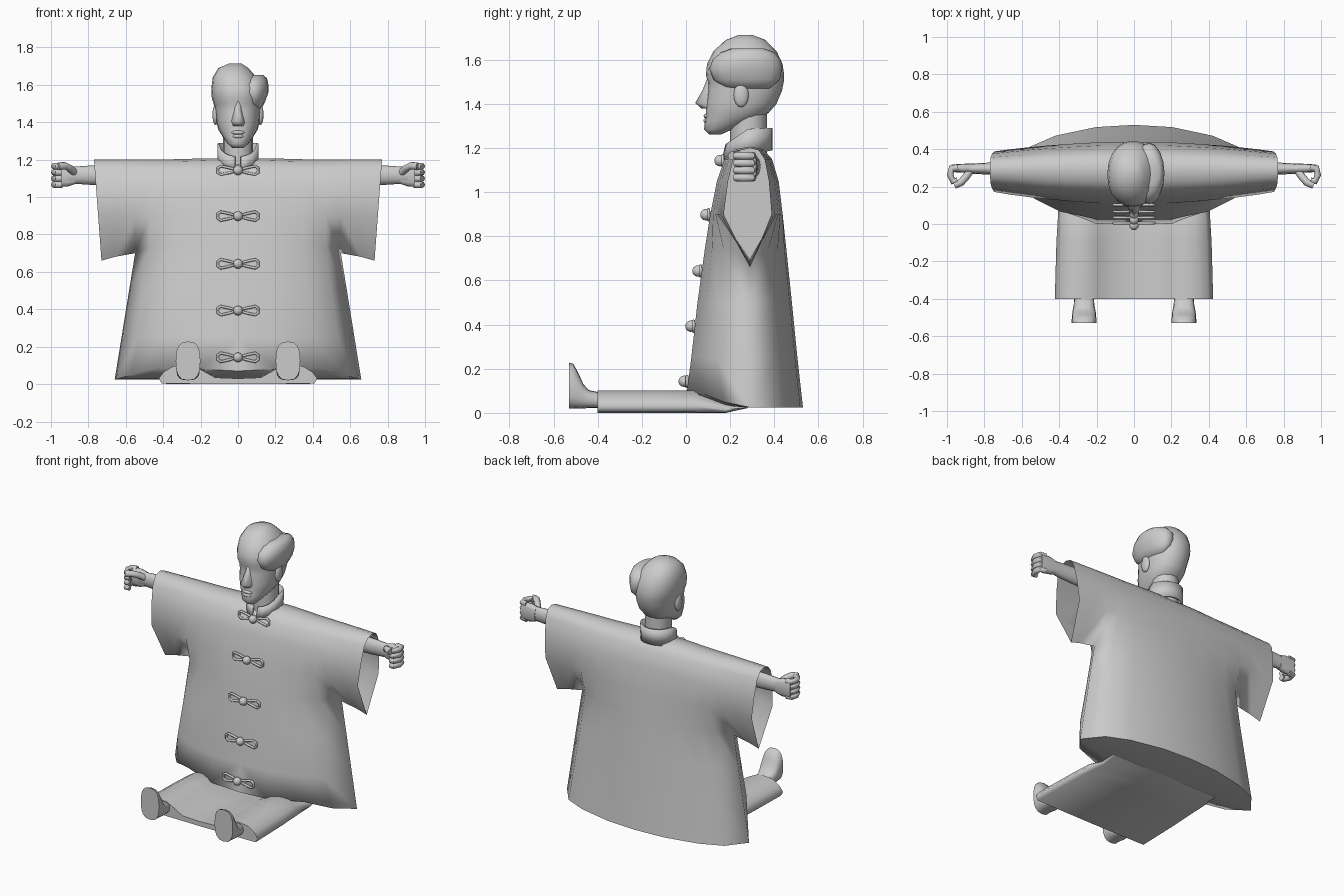
import bpy, bmesh, math
from mathutils import Vector

if "Cube" in bpy.data.objects:
    bpy.data.objects.remove(bpy.data.objects["Cube"])


def finish(bm, name, mirror=False, angle=50):
    bmesh.ops.remove_doubles(bm, verts=bm.verts, dist=0.0005)
    bmesh.ops.recalc_face_normals(bm, faces=bm.faces)
    me = bpy.data.meshes.new(name)
    bm.to_mesh(me)
    bm.free()
    ob = bpy.data.objects.new(name, me)
    bpy.context.collection.objects.link(ob)
    if mirror:
        ob.modifiers.new("mirror", "MIRROR").use_clip = True
    bpy.ops.object.select_all(action="DESELECT")
    ob.select_set(True)
    bpy.context.view_layer.objects.active = ob
    bpy.ops.object.shade_smooth_by_angle(angle=math.radians(angle))
    return ob


def loft(name, rings, caps=(True, True), closed=True, **kw):
    bm = bmesh.new()
    vs = [[bm.verts.new(p) for p in r] for r in rings]
    n = len(rings[0])
    for a, b in zip(vs, vs[1:]):
        for k in range(n if closed else n - 1):
            m = (k + 1) % n
            bm.faces.new((a[k], a[m], b[m], b[k]))
    for cap, ring in zip(caps, (vs[0], vs[-1])):
        if cap:
            bm.faces.new(ring)
    return finish(bm, name, **kw)


def oval(cu, cv, ru, rv, n=16, p=1.0):
    out = []
    for k in range(n):
        t = 2 * math.pi * k / n
        c, s = math.cos(t), math.sin(t)
        out.append((cu + ru * math.copysign(abs(c) ** p, c), cv + rv * math.copysign(abs(s) ** p, s)))
    return out


def ball(name, loc, size, seg=14, mirror=False):
    bm = bmesh.new()
    bmesh.ops.create_uvsphere(bm, u_segments=seg, v_segments=seg // 2 + 1, radius=1)
    for v in bm.verts:
        v.co = Vector([l + c * s for l, c, s in zip(loc, v.co, size)])
    return finish(bm, name, mirror)


def tube(name, pts, r, cyclic=False, mirror=False):
    cu = bpy.data.curves.new(name, "CURVE")
    cu.dimensions = "3D"
    cu.bevel_depth, cu.bevel_resolution, cu.use_fill_caps = r, 2, True
    sp = cu.splines.new("POLY")
    sp.points.add(len(pts) - 1)
    for p, co in zip(sp.points, pts):
        p.co = (*co, 1)
    sp.use_cyclic_u = cyclic
    tmp = bpy.data.objects.new(name + "_path", cu)
    bpy.context.collection.objects.link(tmp)
    bm = bmesh.new()
    bm.from_mesh(tmp.to_mesh())
    bpy.data.objects.remove(tmp)
    return finish(bm, name, mirror, 60)


# Coat: T-shaped front and back sheets, half modelled and mirrored
ROWS_Z = [1.207, 1.195, 1.15, 1.05, 0.90, 0.74, 0.50, 0.25, 0.025]
ARM = 5  # row at the sleeve's lower edge
COLS = [0, 0.17, 0.35, 0.47, 0.55, 0.66, 0.77]
DEPTH = {-1: [0, 0.065, 0.115, 0.15, 0.18, 0.205, 0.238, 0.266, 0.288],
         1: [0, 0.06, 0.10, 0.13, 0.148, 0.165, 0.19, 0.215, 0.24]}
MID_Y = 0.29
SLEEVE = [1, 1, 0.93, 0.87, 0.82, 0.74, 0.66]
BODY = {-1: [1, 1, 0.84, 0.58, 0, 0, 0], 1: [1, 0.95, 0.76, 0.5, 0, 0, 0]}
FRONT_HEM = [1, 1, 0.72, 0.42, 0]
HEM_Z = [0.07, 0.08, 0.085, 0.05, 0.025]
CUFF_Z = {4: 0.70, 5: 0.68, 6: 0.66}


def coat_point(i, j, side):
    z, x = ROWS_Z[j], COLS[i]
    f = SLEEVE[i] if j < ARM else BODY[side][i]
    if j <= ARM:
        if j == ARM:
            z = CUFF_Z.get(i, z)
        z -= 0.005 if j < 2 and i > 1 else 0
        if i == 6:
            x -= 0.04 * (1.2 - z) / 0.54
    else:
        x *= (0.55 + (0.70 - z) / 0.68 * 0.11) / 0.55
        if side < 0 and j == 8:
            z, f = HEM_Z[i], FRONT_HEM[i]
    return Vector((x, MID_Y + side * DEPTH[side][j] * f, z))


bm = bmesh.new()


def quad(*pts):
    bm.faces.new([bm.verts.new(p) for p in pts])


for side in (-1, 1):
    for j in range(8):
        for i in range(6 if j < ARM else 4):
            quad(*[coat_point(a, b, side) for a, b in ((i, j), (i + 1, j), (i + 1, j + 1), (i, j + 1))])
# underside of the coat
for i in range(4):
    a, b = coat_point(i, 8, -1), coat_point(i + 1, 8, -1)
    d, c = coat_point(i, 8, 1), coat_point(i + 1, 8, 1)
    m, n = [Vector((p.x, MID_Y - 0.09 * FRONT_HEM[k], 0.028)) for p, k in ((a, i), (b, i + 1))]
    n.z = 0.025 if i == 3 else n.z
    quad(a, b, n, m)
    quad(m, n, c, d)
finish(bm, "coat", mirror=True, angle=75)

# Lining wall closing each armhole
bm = bmesh.new()
for j in range(ARM):
    quad(coat_point(4, j, -1), coat_point(4, j, 1), coat_point(4, j + 1, 1), coat_point(4, j + 1, -1))
finish(bm, "armhole_lining", mirror=True)

# Standing collar with a front opening, and the neck
rings = []
for part in range(2):
    r = []
    for k in range(19):
        t = math.radians(-90 + 8 + 344 * k / 18)
        back = (math.sin(t) + 1) / 2
        z = 1.15 + 0.04 * back if part == 0 else 1.215 + 0.075 * min(1, back * 2)
        r.append((0.1 * math.cos(t), 0.285 + 0.098 * math.sin(t) - (0.015 * (1 - back) if part == 0 else 0), z))
    rings.append(r)
collar = loft("collar", rings, (False, False), closed=False)
thick = collar.modifiers.new("thick", "SOLIDIFY")
thick.thickness, thick.offset = 0.01, 1
loft("neck", [[(x, y, z) for x, y in oval(0, 0.283, 0.08, 0.083)] for z in (1.15, 1.25, 1.38)])

# Head: stacked ovals (z, front, back, half width, sideways shift)
HEAD = [(1.262, 0.105, 0.16, 0.03, 0), (1.285, 0.082, 0.21, 0.055, 0), (1.32, 0.085, 0.31, 0.08, 0),
        (1.36, 0.09, 0.375, 0.105, 0), (1.40, 0.09, 0.41, 0.116, 0), (1.46, 0.098, 0.435, 0.122, 0),
        (1.50, 0.10, 0.443, 0.128, -0.003), (1.53, 0.09, 0.445, 0.134, -0.006),
        (1.58, 0.095, 0.438, 0.136, -0.007), (1.64, 0.125, 0.41, 0.117, -0.018),
        (1.69, 0.18, 0.36, 0.08, -0.025), (1.713, 0.24, 0.30, 0.035, -0.015)]
loft("head", [[(x, y, z) for x, y in oval(s, (f + b) / 2, w, (b - f) / 2, 20, 0.92)]
              for z, f, b, w, s in HEAD], angle=60)

# Nose, lips, ears
loft("nose", [[(-w, 0.125, z), (-w * 0.6, y + 0.018, z), (0, y, z + dz), (w * 0.6, y + 0.018, z), (w, 0.125, z)]
              for z, y, w, dz in ((1.52, 0.098, 0.02, 0), (1.46, 0.074, 0.028, 0),
                                  (1.405, 0.042, 0.042, 0), (1.38, 0.068, 0.04, 0))], angle=75)
ball("upper_lip", (0, 0.094, 1.345), (0.036, 0.014, 0.011))
ball("lower_lip", (0, 0.092, 1.325), (0.030, 0.013, 0.011))
ball("ear", (0.12, 0.25, 1.44), (0.017, 0.034, 0.055), mirror=True)

# Swept hair on one side, blending into the head front and back
SWEEP = [(1.47, 0.09, 0.28, 0.035, 0.10), (1.51, 0.085, 0.275, 0.06, 0.15), (1.56, 0.08, 0.27, 0.083, 0.165),
         (1.60, 0.08, 0.275, 0.083, 0.155), (1.635, 0.085, 0.28, 0.07, 0.12), (1.652, 0.10, 0.28, 0.035, 0.07)]
loft("hair_sweep", [[(x, y, z) for x, y in oval(cx, cy, rx, ry, 16)] for z, cx, cy, rx, ry in SWEEP], angle=70)

# Arms
loft("arm", [[(x, y, z) for y, z in oval(0.296, 1.117, ry, rz, 12)]
             for x, ry, rz in ((0.5, 0.045, 0.058), (0.78, 0.032, 0.052), (0.87, 0.027, 0.046), (0.91, 0.026, 0.05))],
     mirror=True)

# Hands: palm, four curled fingers, thumb
loft("palm", [[(x, y, z) for y, z in oval(0.298, 1.115, ry, rz, 12, 0.7)]
              for x, ry, rz in ((0.87, 0.026, 0.045), (0.91, 0.024, 0.058), (0.975, 0.02, 0.06))], mirror=True)
for k in range(4):
    z = 1.066 + 0.033 * k
    tube("finger", [(0.94, 0.302, z), (0.975, 0.298, z), (0.982, 0.262, z), (0.968, 0.228, z), (0.945, 0.232, z)],
         0.018, mirror=True)
tube("thumb", [(0.875, 0.285, 1.13), (0.90, 0.25, 1.155), (0.925, 0.222, 1.168), (0.96, 0.208, 1.165)],
     0.02, mirror=True)

# Trousers: wide cloth sagging between the legs
SECTION = [(0, 0.03), (0.12, 0.035), (0.19, 0.075), (0.23, 0.095), (0.28, 0.102), (0.34, 0.095), (0.39, 0.065),
           (0.415, 0.03), (0.40, 0.003), (0, 0.0)]
loft("trousers", [[(x * s, y, base + z * h) for x, z in SECTION]
                  for y, s, h, base in ((-0.4, 1.02, 1, 0), (-0.1, 1, 1, 0), (0.04, 0.98, 1, 0),
                                        (0.18, 0.96, 0.5, 0), (0.28, 0.95, 0.1, 0.022))],
     (True, False), closed=False, mirror=True, angle=80)

# Shoes with soles facing forward (y, bottom, top, half width)
SHOE = [(-0.53, 0.02, 0.228, 0.066), (-0.51, 0.02, 0.222, 0.066), (-0.485, 0.02, 0.175, 0.064),
        (-0.465, 0.02, 0.13, 0.062), (-0.44, 0.022, 0.103, 0.056), (-0.37, 0.022, 0.088, 0.05)]
loft("shoe", [[(x, y, z) for x, z in oval(0.267, (a + b) / 2, w, (b - a) / 2, 16, 0.75)] for y, a, b, w in SHOE],
     mirror=True)

# Frog fastenings: knot ball with a double loop on each side
for z, y in ((1.143, 0.170), (0.898, 0.106), (0.643, 0.070), (0.393, 0.038), (0.143, 0.008)):
    ball("knot", (0, y - 0.016, z), (0.026, 0.026, 0.026), 12)
    loop = [(0.012, 0.004), (0.05, 0.014), (0.092, 0.023), (0.108, 0.012),
            (0.108, -0.012), (0.092, -0.023), (0.05, -0.014), (0.012, -0.004)]
    tube("frog_loop", [(u, y - 0.004, z + v) for u, v in loop], 0.0075, True, True)
